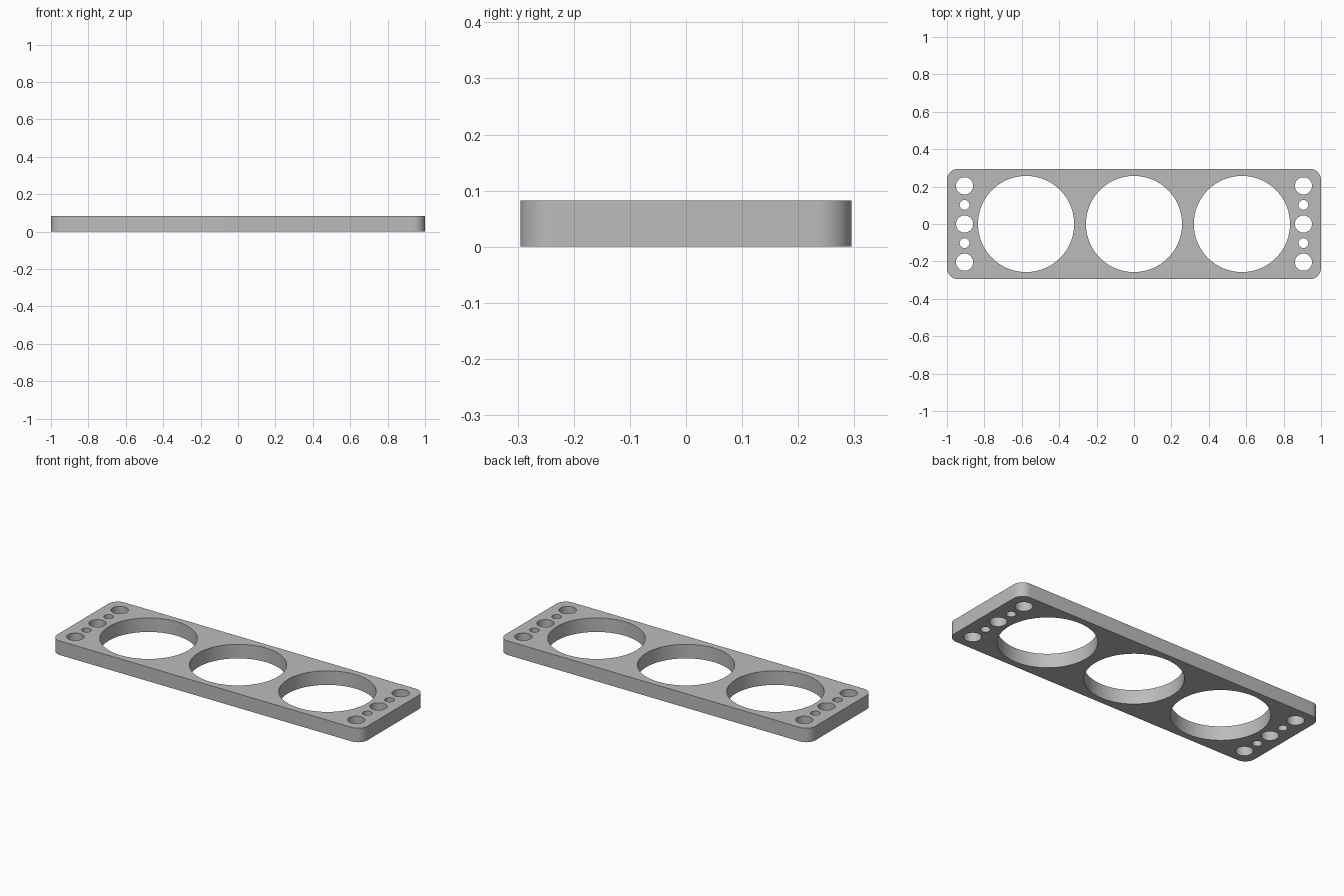
import bpy
import bmesh
from math import cos, sin, pi, radians

cube = bpy.data.objects.get("Cube")
if cube:
    bpy.data.objects.remove(cube, do_unlink=True)

HALF_X, HALF_Y, HEIGHT, CORNER = 1.0, 0.295, 0.082, 0.06

grey = bpy.data.materials.new("plain grey")
grey.use_nodes = True
colour = (0.5, 0.5, 0.5, 1)
grey.diffuse_color = colour
grey.node_tree.nodes["Principled BSDF"].inputs["Base Color"].default_value = colour


def arc(cx, cy, r, start, sweep, steps):
    angles = [start + sweep * i / steps for i in range(steps + 1)]
    return [(cx + r * cos(a), cy + r * sin(a)) for a in angles]


def circle(cx, cy, r, steps):
    return arc(cx, cy, r, 0, 2 * pi, steps)[:-1]


# Rounded rectangle outline
outline = []
for i, (sx, sy) in enumerate([(1, 1), (-1, 1), (-1, -1), (1, -1)]):
    outline += arc(sx * (HALF_X - CORNER), sy * (HALF_Y - CORNER), CORNER,
                   i * pi / 2, pi / 2, 12)
loops = [outline]

# Three large openings
for x in (-0.577, 0, 0.577):
    loops.append(circle(x, 0, 0.257, 96))

# A row of mounting holes at each end, alternating large and small
for x in (-0.906, 0.906):
    for step in range(-2, 3):
        radius = 0.026 if step % 2 else 0.046
        loops.append(circle(x, step * 0.102, radius, 40))

# Filled flat profile, extruded to the plate thickness
curve = bpy.data.curves.new("plate_profile", "CURVE")
curve.dimensions = "2D"
curve.fill_mode = "BOTH"
curve.extrude = HEIGHT / 2
for points in loops:
    spline = curve.splines.new("POLY")
    spline.points.add(len(points) - 1)
    for point, (x, y) in zip(spline.points, points):
        point.co = (x, y, 0, 1)
    spline.use_cyclic_u = True

profile = bpy.data.objects.new("plate_profile", curve)
bpy.context.collection.objects.link(profile)
bpy.context.view_layer.update()
mesh = bpy.data.meshes.new_from_object(
    profile.evaluated_get(bpy.context.evaluated_depsgraph_get()))
bpy.data.objects.remove(profile, do_unlink=True)

# Weld caps to walls and rest the plate on the ground
bm = bmesh.new()
bm.from_mesh(mesh)
bmesh.ops.remove_doubles(bm, verts=bm.verts, dist=0.0001)
bmesh.ops.translate(bm, verts=bm.verts, vec=(0, 0, HEIGHT / 2))
bmesh.ops.recalc_face_normals(bm, faces=bm.faces)
bm.to_mesh(mesh)
bm.free()
mesh.name = "perforated_plate"
mesh.materials.clear()
mesh.materials.append(grey)

plate = bpy.data.objects.new("perforated_plate", mesh)
bpy.context.collection.objects.link(plate)
bpy.context.view_layer.objects.active = plate
plate.select_set(True)
bpy.ops.object.shade_smooth_by_angle(angle=radians(30))
